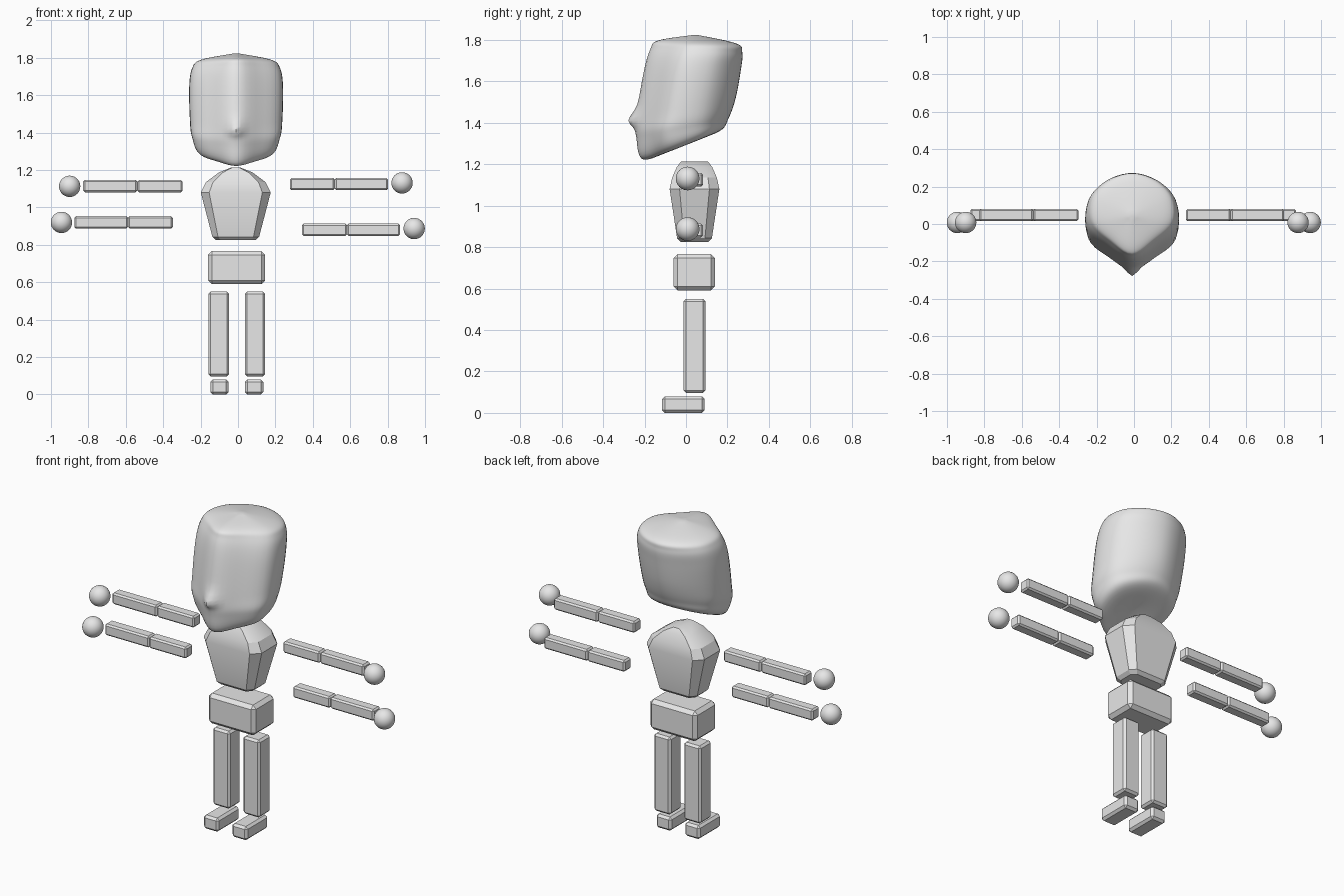
import bpy, bmesh, math
from mathutils import Vector

if "Cube" in bpy.data.objects:
    bpy.data.objects.remove(bpy.data.objects["Cube"])

grey = bpy.data.materials.new("light grey")
grey.diffuse_color = (0.8, 0.8, 0.8, 1)
grey.use_nodes = True
grey.node_tree.nodes["Principled BSDF"].inputs["Base Color"].default_value = grey.diffuse_color


def finish(name, bm, smooth=None):
    bmesh.ops.recalc_face_normals(bm, faces=bm.faces)
    me = bpy.data.meshes.new(name)
    bm.to_mesh(me)
    bm.free()
    me.materials.append(grey)
    ob = bpy.data.objects.new(name, me)
    bpy.context.collection.objects.link(ob)
    if smooth is not None:
        bpy.ops.object.select_all(action='DESELECT')
        ob.select_set(True)
        bpy.context.view_layer.objects.active = ob
        bpy.ops.object.shade_smooth_by_angle(angle=math.radians(smooth))
    return ob


def box(name, x, y, z, bevel):
    """Chamfered block from (min, max) ranges."""
    bm = bmesh.new()
    bmesh.ops.create_cube(bm, size=1)
    for v in bm.verts:
        v.co = [(r[0] + r[1]) / 2 + c * (r[1] - r[0]) for c, r in zip(v.co, (x, y, z))]
    bmesh.ops.bevel(bm, geom=bm.edges[:], offset=bevel, segments=1, profile=0.5, affect='EDGES')
    return finish(name, bm)


def loft(bm, rings):
    """Bridge closed rings of points; a ring end is capped with one face."""
    rows = [[bm.verts.new(p) for p in r] for r in rings]
    n = len(rows[0])
    for a, b in zip(rows, rows[1:]):
        for i in range(n):
            j = (i + 1) % n
            bm.faces.new((a[i], a[j], b[j], b[i]))
    bm.faces.new(rows[0][::-1])
    bm.faces.new(rows[-1])


def spline(p0, p1, p2, p3, t):
    return 0.5 * (2 * p1 + (p2 - p0) * t + (2 * p0 - 5 * p1 + 4 * p2 - p3) * t * t
                  + (3 * p1 - p0 - 3 * p2 + p3) * t ** 3)


# Head: tilted sections (front y, front z, half width, cheek y, side y, back y, back z)
SECTIONS = [
    (-0.05, 1.279, 0.015, -0.03, -0.02, 0.00, 1.299),
    (-0.205, 1.222, 0.180, -0.06, 0.06, 0.16, 1.358),
    (-0.240, 1.330, 0.225, -0.085, 0.07, 0.205, 1.420),
    (-0.240, 1.430, 0.237, -0.065, 0.09, 0.240, 1.520),
    (-0.203, 1.650, 0.240, -0.03, 0.12, 0.264, 1.650),
    (-0.172, 1.755, 0.225, 0.00, 0.14, 0.272, 1.735),
    (-0.135, 1.797, 0.180, 0.02, 0.13, 0.245, 1.782),
    (0.03, 1.823, 0.015, 0.04, 0.05, 0.06, 1.823),
]


def head_section(yf, zf, w, yc, ys, yb, zb):
    cy = (yf + yb) / 2
    front, cheek, side, back = (0, yf), (w, yc), (w * 0.98, ys), (0, yb)

    def mid(a, b, k):
        return ((a[0] + b[0]) / 2 * k, cy + ((a[1] + b[1]) / 2 - cy) * k)
    half = [front, mid(front, cheek, 1.09), cheek, side, mid(side, back, 1.18), back]
    full = half + [(-x, y) for x, y in half[-2:0:-1]]
    return [Vector((x, y, zf + (zb - zf) * (y - yf) / (yb - yf))) for x, y in full]


STEPS = 5
cage = [head_section(*s) for s in SECTIONS]
around = []
for r in cage:
    n = len(r)
    around.append([spline(r[i - 1], r[i], r[(i + 1) % n], r[(i + 2) % n], k / STEPS)
                   for i in range(n) for k in range(STEPS)])
last = len(around) - 1
rings = []
for i in range(last):
    quad = [around[max(0, min(last, i + d))] for d in (-1, 0, 1, 2)]
    for k in range(STEPS + 2):
        rings.append([spline(*p, k / (STEPS + 2)) for p in zip(*quad)])
rings.append(around[-1])
for ring in rings:
    for p in ring:
        # nose bump, steeper underneath
        if p.y < -0.1:
            dz = p.z - 1.41
            s = 0.05 if dz > 0 else 0.03
            p.y -= 0.036 * math.exp(-(p.x / 0.035) ** 2 - (dz / s) ** 2)
        p.x -= 0.01
bm = bmesh.new()
loft(bm, rings)
finish("head", bm, 60)

# Torso: chamfered tapering block with a domed top (z, half width, half depth)
bm = bmesh.new()
torso = []
for z, hx, hy in [(0.825, 0.105, 0.066), (0.843, 0.125, 0.084), (1.08, 0.187, 0.12),
                  (1.135, 0.16, 0.108), (1.187, 0.09, 0.085), (1.213, 0.025, 0.065)]:
    cx, cy = hx * 0.24, hy * 0.4
    pts = [(hx, -hy + cy), (hx, hy - cy), (hx - cx, hy), (cx - hx, hy),
           (-hx, hy - cy), (-hx, cy - hy), (cx - hx, -hy), (hx - cx, -hy)]
    torso.append([(x - 0.012, y + 0.041, z) for x, y in pts])
loft(bm, torso)
finish("torso", bm, 25)

# Pelvis, legs and feet
box("pelvis", (-0.16, 0.145), (-0.06, 0.14), (0.59, 0.767), 0.02)
for side, leg, foot in (("right", (-0.158, -0.048), (-0.147, -0.05)),
                        ("left", (0.037, 0.145), (0.037, 0.135))):
    box(side + "_leg", leg, (-0.012, 0.095), (0.097, 0.55), 0.012)
    box(side + "_foot", foot, (-0.115, 0.09), (0.0, 0.08), 0.013)

# Four arms: shoulder x, elbow x, wrist x, bottom z, hand x, hand z
ARMS = {
    "upper_right": (-0.297, -0.538, -0.828, 1.081, -0.900, 1.113),
    "upper_left": (0.278, 0.517, 0.802, 1.092, 0.877, 1.131),
    "lower_right": (-0.348, -0.588, -0.875, 0.887, -0.944, 0.920),
    "lower_left": (0.342, 0.583, 0.866, 0.847, 0.942, 0.887),
}
for name, (shoulder, elbow, wrist, z, hx, hz) in ARMS.items():
    zr = (z, z + 0.066)
    box(name + "_arm", sorted((shoulder, elbow)), (0.015, 0.081), zr, 0.009)
    box(name + "_forearm", sorted((elbow, wrist)), (0.015, 0.081), zr, 0.009)
    bm = bmesh.new()
    bmesh.ops.create_uvsphere(bm, u_segments=32, v_segments=16, radius=0.057)
    bmesh.ops.translate(bm, verts=bm.verts, vec=(hx, 0.008, hz))
    finish(name + "_hand", bm, 40)
